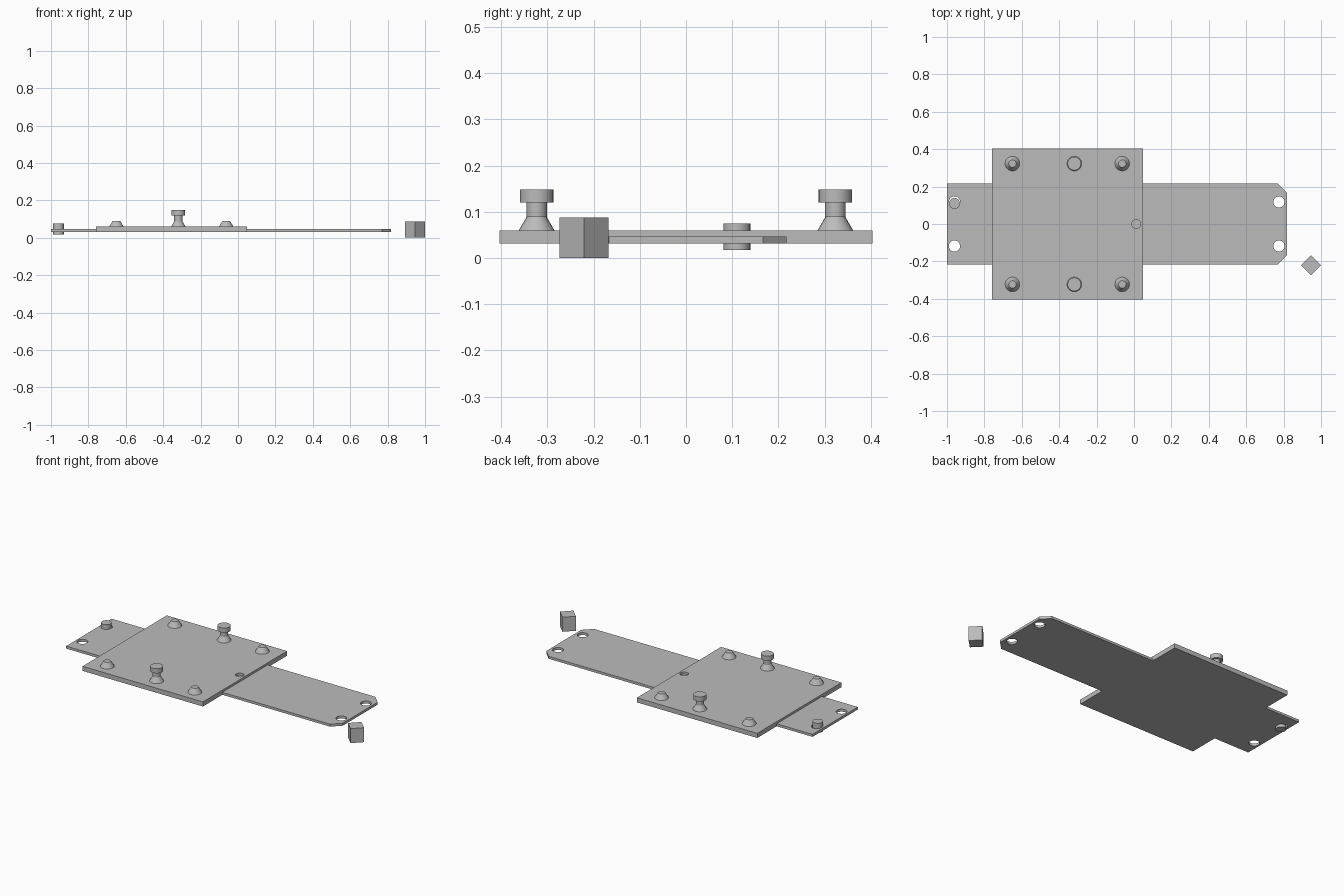
import bpy, bmesh, math

cube = bpy.data.objects.get("Cube")
if cube:
    bpy.data.objects.remove(cube, do_unlink=True)

metal = bpy.data.materials.new("plain grey")
metal.use_nodes = True
grey = (0.5, 0.5, 0.5, 1)
metal.diffuse_color = grey
metal.node_tree.nodes["Principled BSDF"].inputs["Base Color"].default_value = grey


def add_object(name, bm):
    bmesh.ops.recalc_face_normals(bm, faces=bm.faces)
    mesh = bpy.data.meshes.new(name)
    bm.to_mesh(mesh)
    bm.free()
    mesh.materials.append(metal)
    obj = bpy.data.objects.new(name, mesh)
    bpy.context.collection.objects.link(obj)
    return obj


def slab(name, outline, z0, z1):
    """Extrude a flat outline from z0 to z1."""
    bm = bmesh.new()
    face = bm.faces.new([bm.verts.new((x, y, z0)) for x, y in outline])
    new = bmesh.ops.extrude_face_region(bm, geom=[face])["geom"]
    verts = [v for v in new if isinstance(v, bmesh.types.BMVert)]
    bmesh.ops.translate(bm, verts=verts, vec=(0, 0, z1 - z0))
    return add_object(name, bm)


def turned(name, x, y, profile, sides=32):
    """Stack rings of (radius, height) into a capped round part."""
    bm = bmesh.new()
    rings = []
    for r, z in profile:
        angles = [math.tau * i / sides for i in range(sides)]
        rings.append([bm.verts.new((x + r * math.cos(a), y + r * math.sin(a), z)) for a in angles])
    for low, high in zip(rings, rings[1:]):
        for i in range(sides):
            j = (i + 1) % sides
            bm.faces.new((low[i], low[j], high[j], high[i]))
    bm.faces.new(rings[0])
    bm.faces.new(rings[-1])
    return add_object(name, bm)


def smooth(obj):
    bpy.ops.object.select_all(action="DESELECT")
    obj.select_set(True)
    bpy.context.view_layer.objects.active = obj
    bpy.ops.object.shade_smooth_by_angle(angle=math.radians(30))


def combine(target, other, operation):
    """Apply a boolean and remove the helper."""
    mod = target.modifiers.new("boolean", "BOOLEAN")
    mod.object, mod.operation, mod.solver = other, operation, "EXACT"
    bpy.context.view_layer.objects.active = target
    bpy.ops.object.modifier_apply(modifier=mod.name)
    bpy.data.objects.remove(other, do_unlink=True)


BOTTOM, STRIP_TOP, PAD_TOP = 0.031, 0.046, 0.059

# Square pad joined with the long strip, flush underneath
base = slab("base_plate", [(-0.76, -0.403), (0.047, -0.403), (0.047, 0.403), (-0.76, 0.403)],
            BOTTOM, PAD_TOP)
W, END, CUT = 0.217, 0.819, 0.05
strip = slab("strip", [(-1, -W), (END - CUT, -W), (END, CUT - W),
                       (END, W - CUT), (END - CUT, W), (-1, W)], BOTTOM, STRIP_TOP)
combine(base, strip, "UNION")

# Corner holes and the shallow recess
for x in (-0.96, 0.775):
    for y in (-0.118, 0.118):
        combine(base, turned("hole_cutter", x, y, [(0.03, 0), (0.03, 0.1)]), "DIFFERENCE")
combine(base, turned("recess_cutter", 0.012, 0, [(0.024, STRIP_TOP), (0.024, 0.1)]), "DIFFERENCE")
smooth(base)

# Headed posts and conical studs on both sides of the pad
foot = [(0.039, PAD_TOP - 0.003), (0.039, PAD_TOP)]
post = foot + [(0.022, 0.088), (0.022, 0.12), (0.036, 0.12), (0.036, 0.148)]
stud = foot + [(0.02, 0.09)]
for side, y in (("front", -0.323), ("back", 0.323)):
    smooth(turned(side + "_post", -0.319, y, post))
    for end, x in (("right", -0.65), ("left", -0.063)):
        smooth(turned(f"{side}_{end}_stud", x, y, stud))

# Loose pin standing in one hole
smooth(turned("pin", -0.96, 0.11, [(0.029, 0.017), (0.029, 0.075)]))

# Separate small block turned on its corner
R, bx, by = 0.053, 0.946, -0.221
slab("small_block", [(bx + R, by), (bx, by + R), (bx - R, by), (bx, by - R)], 0, 0.088)
